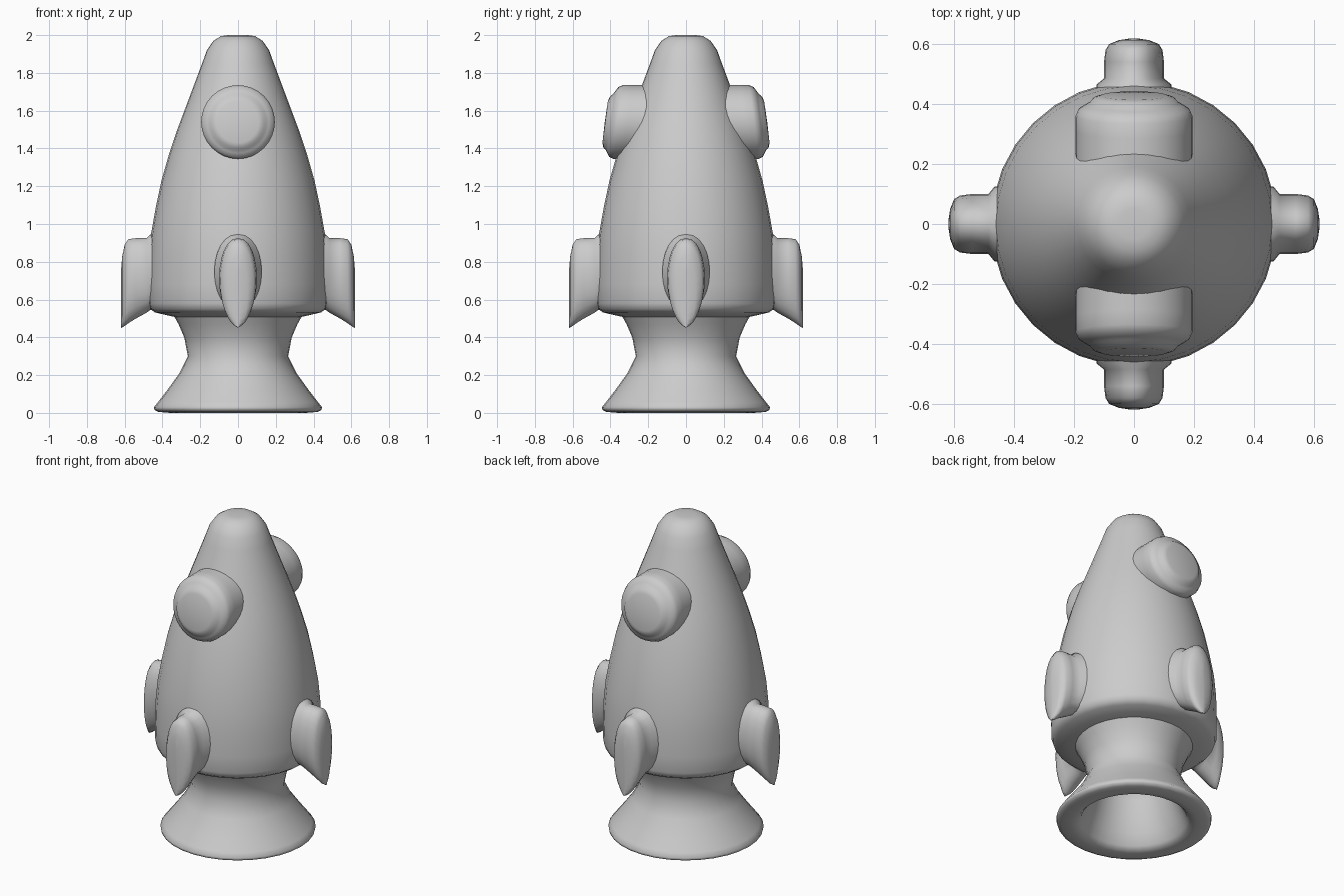
import bpy
import bmesh
from math import sin, cos, pi, radians
from mathutils import Matrix

cube = bpy.data.objects.get("Cube")
if cube:
    bpy.data.objects.remove(cube, do_unlink=True)

grey = bpy.data.materials.new("plain grey")
grey.use_nodes = True
colour = (0.6, 0.6, 0.6, 1)
grey.diffuse_color = colour
grey.node_tree.nodes["Principled BSDF"].inputs["Base Color"].default_value = colour


def finish(bm, name, angle=60):
    """Turn the bmesh into a smooth shaded object."""
    bmesh.ops.remove_doubles(bm, verts=bm.verts, dist=0.0005)
    bmesh.ops.recalc_face_normals(bm, faces=bm.faces)
    mesh = bpy.data.meshes.new(name)
    bm.to_mesh(mesh)
    bm.free()
    mesh.materials.append(grey)
    obj = bpy.data.objects.new(name, mesh)
    bpy.context.collection.objects.link(obj)
    bpy.ops.object.select_all(action="DESELECT")
    obj.select_set(True)
    bpy.context.view_layer.objects.active = obj
    bpy.ops.object.shade_smooth_by_angle(angle=radians(angle))
    return obj


def loft(rings, cap=False):
    """Bridge closed rings of points with quads."""
    bm = bmesh.new()
    loops = [[bm.verts.new(p) for p in ring] for ring in rings]
    n = len(loops[0])
    for a, b in zip(loops, loops[1:]):
        for i in range(n):
            j = (i + 1) % n
            bm.faces.new((a[i], a[j], b[j], b[i]))
    if cap:
        bm.faces.new(loops[0])
        bm.faces.new(loops[-1])
    return bm


def lathe(profile, segments=32):
    turns = [2 * pi * i / segments for i in range(segments)]
    return loft([[(r * cos(a), r * sin(a), z) for a in turns] for r, z in profile])


# Hull, from the rounded nose down to the flat underside
hull = [(0, 2), (0.05, 2), (0.09, 1.995), (0.13, 1.97), (0.165, 1.92),
        (0.19, 1.85), (0.235, 1.73), (0.28, 1.61), (0.325, 1.49), (0.365, 1.37),
        (0.405, 1.23), (0.435, 1.09), (0.46, 0.95), (0.472, 0.82), (0.476, 0.68),
        (0.475, 0.58), (0.465, 0.55), (0.44, 0.532), (0.38, 0.518), (0.3, 0.5),
        (0, 0.5)]
finish(lathe(hull), "hull")

# Flared nozzle with a hollow inside
nozzle = [(0.34, 0.515), (0.315, 0.47), (0.285, 0.4), (0.265, 0.3), (0.31, 0.21),
          (0.375, 0.12), (0.425, 0.055), (0.445, 0.03), (0.442, 0.015), (0.42, 0.005),
          (0.36, 0), (0.325, 0.005), (0.305, 0.025), (0.275, 0.09), (0.245, 0.17),
          (0.22, 0.28), (0.2, 0.36), (0.13, 0.4), (0, 0.41)]
finish(lathe(nozzle), "nozzle")

# Portholes, leaning a little towards the nose
port_profile = [(0.195, -0.17), (0.195, -0.05), (0.195, 0), (0.185, 0.022),
                (0.165, 0.035), (0.148, 0.045), (0.135, 0.06), (0.11, 0.068), (0, 0.07)]
for side, label in ((-1, "front"), (1, "back")):
    rings = []
    for r, out in port_profile:
        ring = []
        for i in range(32):
            a = 2 * pi * i / 32
            dz = r * sin(a)
            lean = 0 if out < -0.1 else 0.13 * dz
            ring.append((r * cos(a), side * (0.36 + out - lean), 1.54 + dz))
        rings.append(ring)
    finish(loft(rings), label + "_porthole")

# Fins: lens-shaped slices at (radius, half width, bottom, top)
slices = [(0.4, 0.13, 0.56, 0.95), (0.465, 0.125, 0.545, 0.945),
          (0.485, 0.1, 0.53, 0.925), (0.54, 0.1, 0.5, 0.925),
          (0.58, 0.095, 0.475, 0.92), (0.6, 0.083, 0.46, 0.89),
          (0.613, 0.05, 0.453, 0.83), (0.619, 0.01, 0.45, 0.76)]


def lens(r, width, low, high, steps=12):
    ring = []
    for i in range(2 * steps):
        a = pi * i / steps
        half = width * abs(sin(a)) ** 0.9 * (1 if sin(a) > 0 else -1)
        ring.append((r, half, (low + high) / 2 - cos(a) * (high - low) / 2))
    return ring


for k, label in enumerate(("left", "back", "right", "front")):
    bm = loft([lens(*s) for s in slices], cap=True)
    bmesh.ops.rotate(bm, verts=bm.verts, cent=(0, 0, 0),
                     matrix=Matrix.Rotation(k * pi / 2, 3, "Z"))
    finish(bm, label + "_fin")
